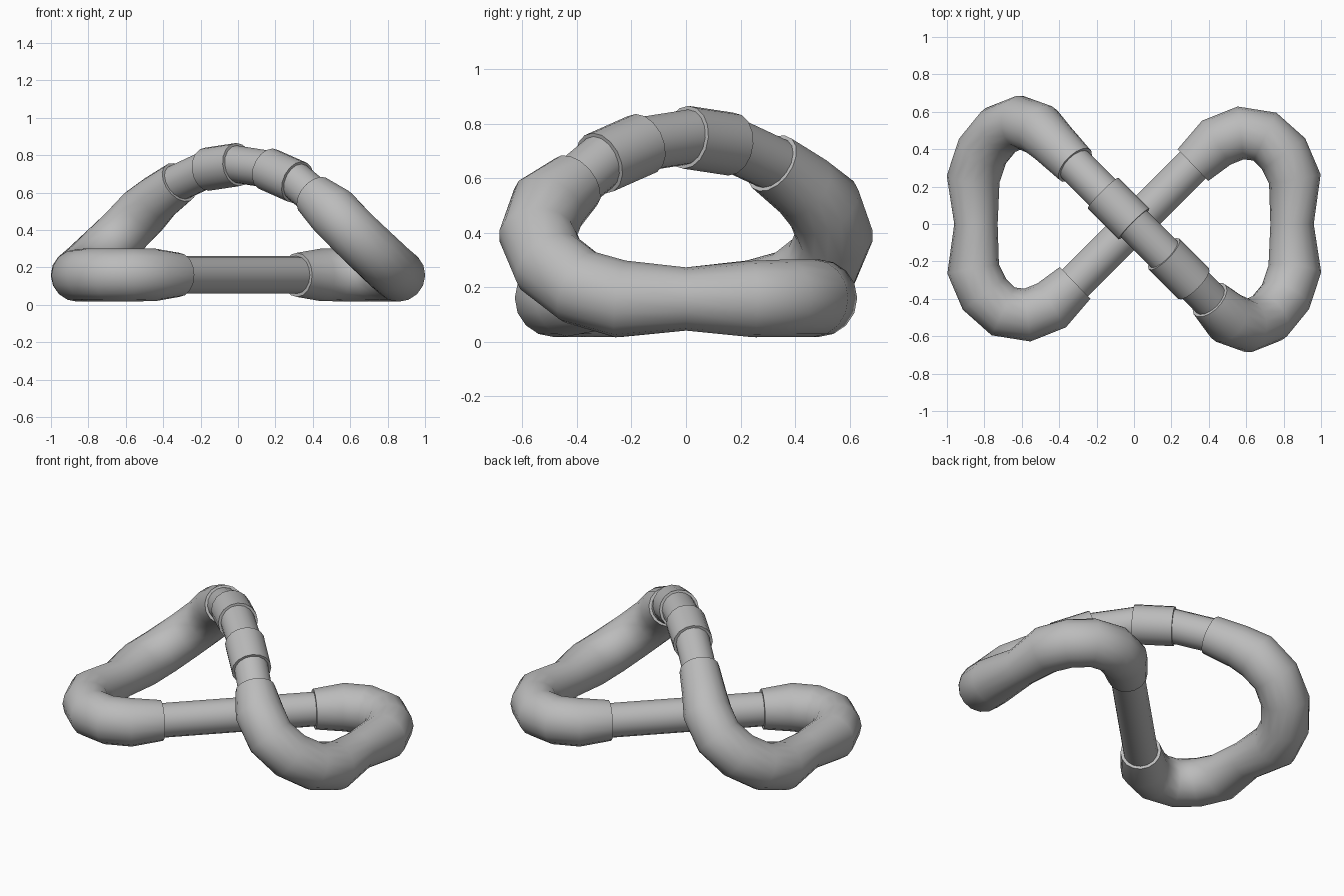
import bpy, bmesh, math
from mathutils import Vector

if "Cube" in bpy.data.objects:
    bpy.data.objects.remove(bpy.data.objects["Cube"])

grey = bpy.data.materials.new("warm_grey")
grey.diffuse_color = (0.5, 0.5, 0.5, 1)
grey.use_nodes = True
grey.node_tree.nodes["Principled BSDF"].inputs["Base Color"].default_value = grey.diffuse_color
SIDES = 16


def tube(name, nodes):
    """Capped tube swept through (x, y, z, radius) nodes."""
    pts = [Vector(n[:3]) for n in nodes]
    bm = bmesh.new()
    rings, normal = [], None
    for i, p in enumerate(pts):
        a = (p - pts[i - 1]).normalized() if i > 0 else Vector()
        b = (pts[i + 1] - p).normalized() if i < len(pts) - 1 else Vector()
        t = (a + b).normalized()
        if normal is None:
            normal = Vector((0, 0, 1))
        normal = (normal - t * normal.dot(t)).normalized()
        side = t.cross(normal)
        r = nodes[i][3]
        rings.append([bm.verts.new(p + r * (math.cos(k * math.tau / SIDES) * normal
                                            + math.sin(k * math.tau / SIDES) * side))
                      for k in range(SIDES)])
    for r0, r1 in zip(rings, rings[1:]):
        for k in range(SIDES):
            j = (k + 1) % SIDES
            bm.faces.new((r0[k], r0[j], r1[j], r1[k]))
    bm.faces.new(rings[0][::-1])
    bm.faces.new(rings[-1])
    bmesh.ops.recalc_face_normals(bm, faces=bm.faces)
    me = bpy.data.meshes.new(name)
    bm.to_mesh(me)
    bm.free()
    me.materials.append(grey)
    ob = bpy.data.objects.new(name, me)
    bpy.context.collection.objects.link(ob)
    bpy.context.view_layer.objects.active = ob
    ob.select_set(True)
    bpy.ops.object.shade_smooth_by_angle(angle=math.radians(50))
    ob.select_set(False)
    return ob


# Thick end loop: flat on one side, climbing at 45 degrees on the other
loop = [(-.315, -.315, .16, .118), (-.44, -.435, .16, .14), (-.57, -.487, .16, .142),
        (-.70, -.467, .16, .142), (-.80, -.375, .16, .142), (-.86, -.24, .157, .14),
        (-.845, 0, .157, .116), (-.86, .24, .157, .142), (-.81, .39, .20, .142),
        (-.72, .50, .285, .142), (-.61, .545, .39, .142), (-.505, .505, .50, .142)]
tube("left_loop", loop + [(-.43, .43, .57, .128), (-.315, .315, .655, .116)])
tube("right_loop", [(-x, -y, z, r) for x, y, z, r in loop] + [(.405, -.405, .585, .116)])

# Thin straight rod passing under the arch
tube("lower_rod", [(-.36, -.36, .16, .1), (.36, .36, .16, .1)])

# Arch of alternating thin links and thick sleeves
arch = [(-.315, .655), (-.165, .725), (0, .75), (.16, .725), (.318, .655), (.42, .57)]
for i, ((x0, z0), (x1, z1)) in enumerate(zip(arch, arch[1:])):
    thick = i % 2 == 1
    r = .116 if thick else .1
    e = 0 if thick else .02  # thin links run slightly into their neighbours
    dz = (z1 - z0) / (x1 - x0) * e
    tube("arch_sleeve" if thick else "arch_link",
         [(x0 - e, e - x0, z0 - dz, r), (x1 + e, -x1 - e, z1 + dz, r)])
